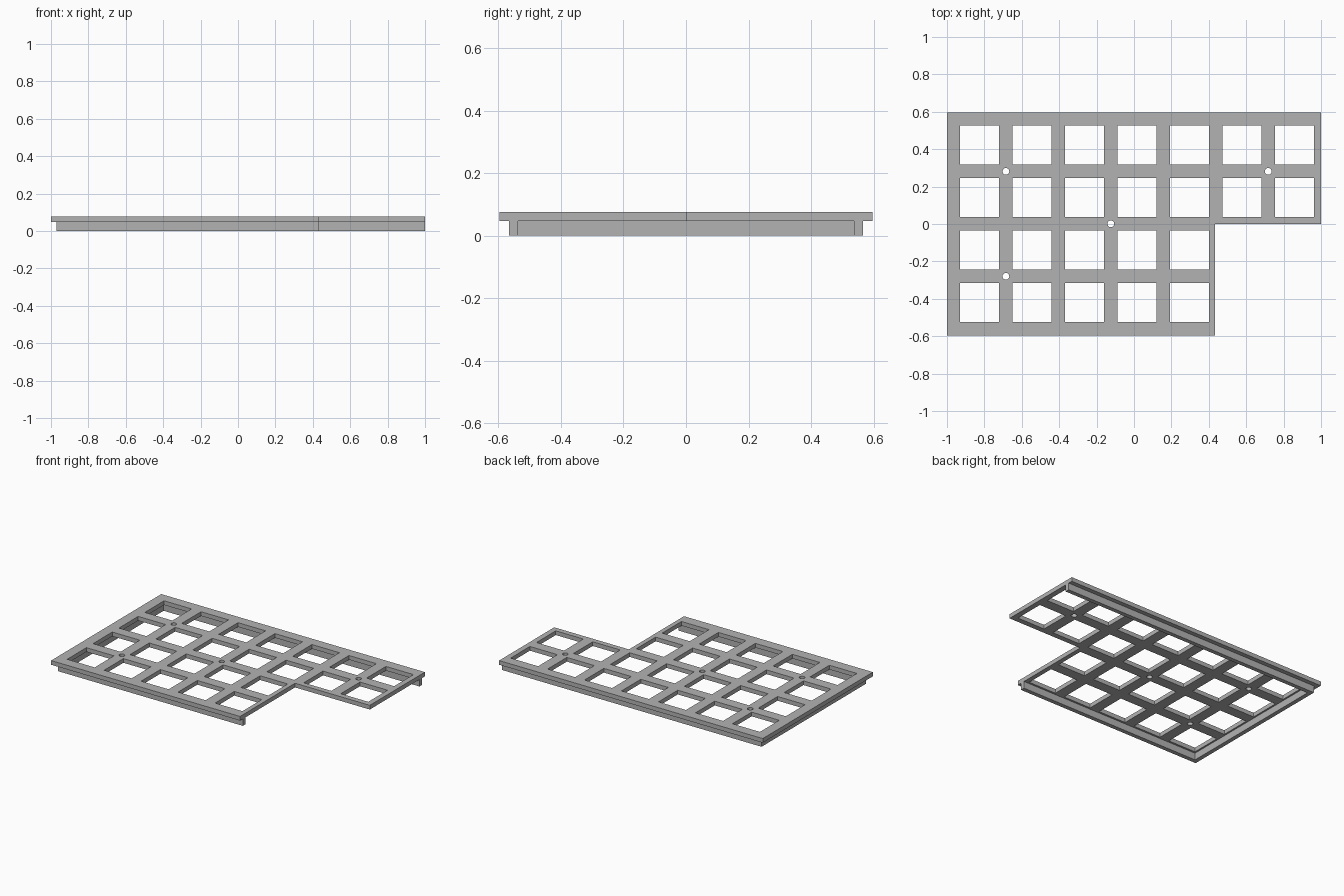
import bpy, bmesh
from math import cos, sin, tau

cube = bpy.data.objects.get("Cube")
if cube:
    bpy.data.objects.remove(cube, do_unlink=True)

grey = bpy.data.materials.new("mid_grey")
grey.use_nodes = True
colour = (0.45, 0.45, 0.45, 1)
grey.diffuse_color = colour
grey.node_tree.nodes["Principled BSDF"].inputs["Base Color"].default_value = colour


def slab(name, loops, z0, z1):
    """Extrude an outline, with any holes as further loops, between two heights."""
    curve = bpy.data.curves.new(name + "_profile", "CURVE")
    curve.dimensions = "2D"
    curve.fill_mode = "BOTH"
    curve.extrude = (z1 - z0) / 2
    for loop in loops:
        spline = curve.splines.new("POLY")
        spline.points.add(len(loop) - 1)
        for point, (x, y) in zip(spline.points, loop):
            point.co = (x, y, 0, 1)
        spline.use_cyclic_u = True
    temp = bpy.data.objects.new(name + "_profile", curve)
    bpy.context.collection.objects.link(temp)
    graph = bpy.context.evaluated_depsgraph_get()
    mesh = bpy.data.meshes.new_from_object(temp.evaluated_get(graph))
    bpy.data.objects.remove(temp, do_unlink=True)
    bpy.data.curves.remove(curve)

    # Weld caps to walls and merge the flat triangles
    bm = bmesh.new()
    bm.from_mesh(mesh)
    bmesh.ops.remove_doubles(bm, verts=bm.verts, dist=0.0001)
    bmesh.ops.translate(bm, verts=bm.verts, vec=(0, 0, (z0 + z1) / 2))
    bmesh.ops.recalc_face_normals(bm, faces=bm.faces)
    for face in bm.faces:
        face.smooth = False
    bm.to_mesh(mesh)
    bm.free()
    mesh.name = name
    mesh.materials.clear()
    mesh.materials.append(grey)
    obj = bpy.data.objects.new(name, mesh)
    bpy.context.collection.objects.link(obj)
    return obj


def square(cx, cy, half):
    return [(cx - half, cy - half), (cx + half, cy - half),
            (cx + half, cy + half), (cx - half, cy + half)]


def circle(cx, cy, r, n=24):
    return [(cx + r * cos(tau * i / n), cy + r * sin(tau * i / n)) for i in range(n)]


DEPTH = 0.5965      # half depth of the plate
STEP = 0.433        # where the front half ends
PITCH = 0.2805      # spacing of the openings
FIRST_X = -0.825    # first column
UNDERSIDE, TOP = 0.047, 0.076

# Stepped plate: seven columns at the back, five at the front
loops = [[(-1, -DEPTH), (STEP, -DEPTH), (STEP, 0), (1, 0), (1, DEPTH), (-1, DEPTH)]]
for row in range(4):
    for col in range(7 if row > 1 else 5):
        loops.append(square(FIRST_X + col * PITCH, (row - 1.5) * PITCH + 0.001, 0.1045))

# Screw holes where the bars cross
for col, row in ((0, 1), (5, 1), (2, 0), (0, -1)):
    loops.append(circle(FIRST_X + (col + 0.5) * PITCH, row * PITCH + 0.001, 0.018))
slab("switch_plate", loops, UNDERSIDE, TOP)

# Lip below the plate along the back, right and front edges
outer, inner = DEPTH - 0.03, DEPTH - 0.059
slab("lower_lip", [[(1, outer), (-0.97, outer), (-0.97, -outer), (STEP, -outer),
                    (STEP, -inner), (-0.941, -inner), (-0.941, inner), (1, inner)]],
     0, UNDERSIDE)
